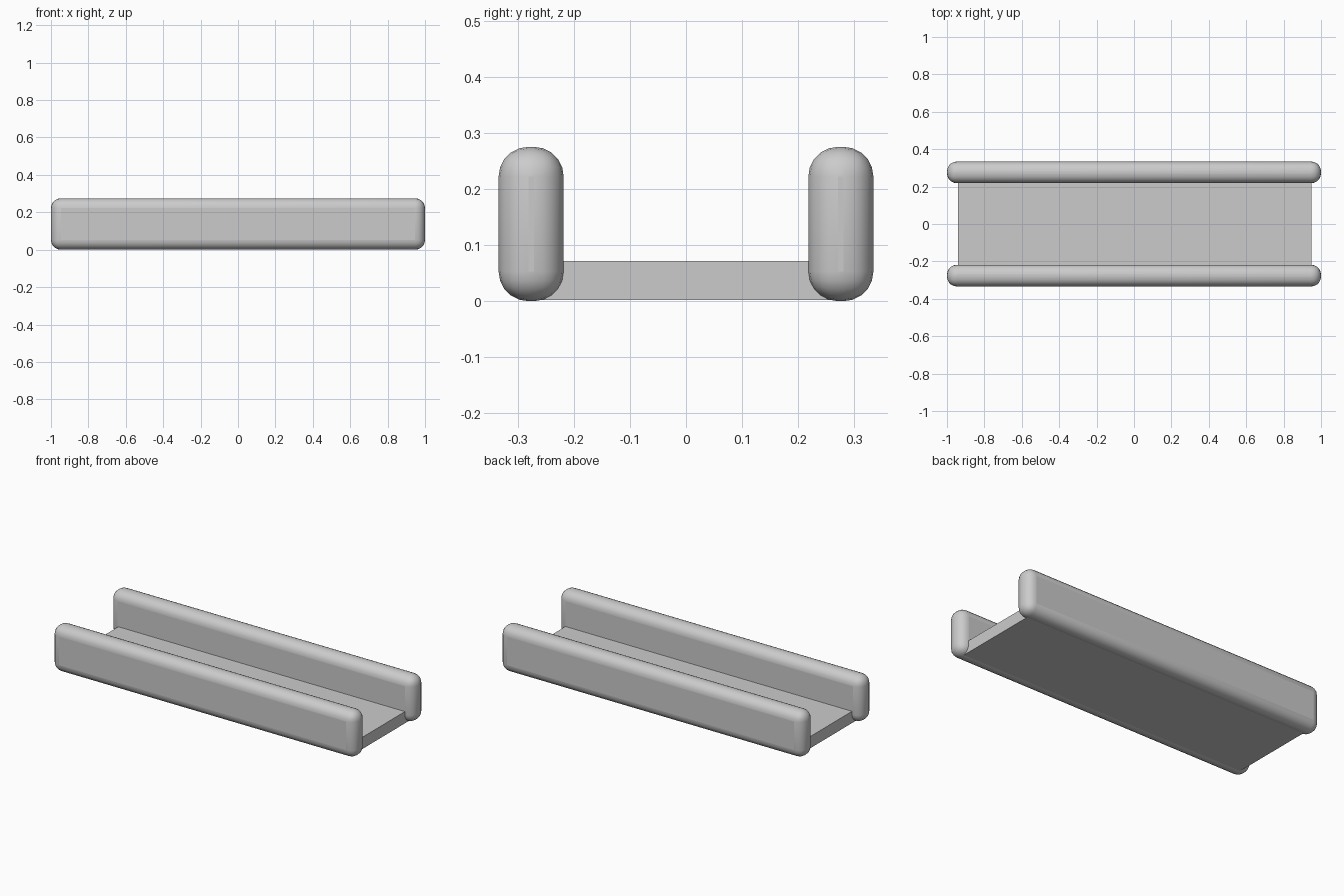
import bpy

cube = bpy.data.objects.get("Cube")
if cube:
    bpy.data.objects.remove(cube, do_unlink=True)

grey = bpy.data.materials.new("light_grey")
grey.use_nodes = True
COLOR = (0.6, 0.6, 0.6, 1)
grey.diffuse_color = COLOR
grey.node_tree.nodes["Principled BSDF"].inputs["Base Color"].default_value = COLOR


def box(name, size, center):
    bpy.ops.mesh.primitive_cube_add(size=1, location=center)
    obj = bpy.context.object
    obj.name = name
    obj.scale = size
    bpy.ops.object.transform_apply(location=False, rotation=False, scale=True)
    obj.data.materials.append(grey)
    return obj


# Flat deck running under the rails
box("deck", (1.89, 0.55, 0.07), (0.003, 0, 0.037))

# Rounded side rails
for name, side in (("front_rail", -1), ("back_rail", 1)):
    rail = box(name, (2, 0.116, 0.275), (0, side * 0.276, 0.1375))
    bevel = rail.modifiers.new("rounding", "BEVEL")
    bevel.width = 0.053
    bevel.segments = 5
    bpy.ops.object.shade_smooth_by_angle()
